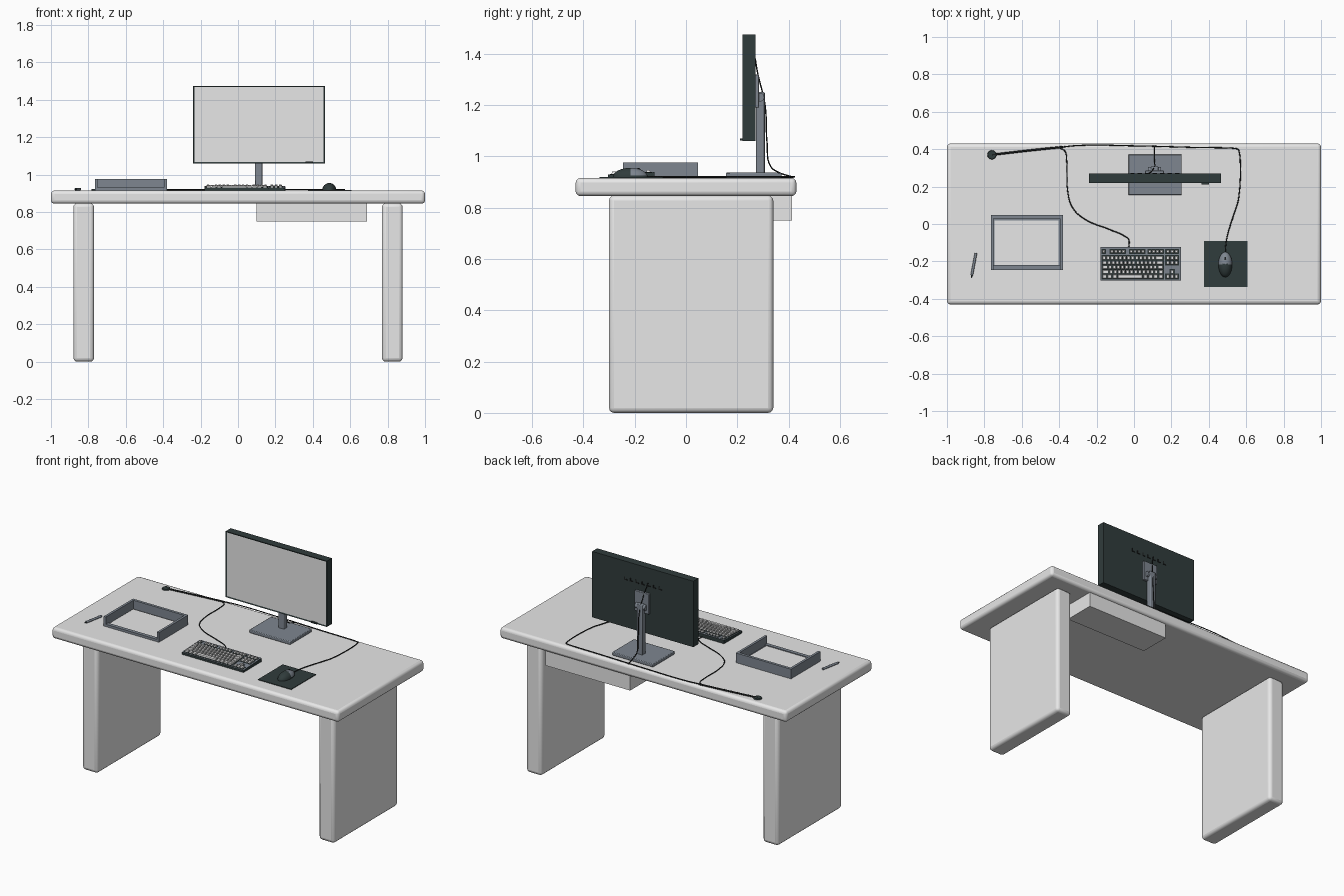
import bpy, bmesh, math
from mathutils import Vector

if "Cube" in bpy.data.objects:
    bpy.data.objects.remove(bpy.data.objects["Cube"])


def mat(name, rgb):
    m = bpy.data.materials.new(name)
    m.diffuse_color = (*rgb, 1)
    m.use_nodes = True
    m.node_tree.nodes["Principled BSDF"].inputs["Base Color"].default_value = m.diffuse_color
    return m


LIGHT = mat("light_grey", (0.8, 0.8, 0.8))
SLATE = mat("slate_grey", (0.21, 0.24, 0.28))
DARK = mat("dark_grey", (0.03, 0.045, 0.045))
BLACK = mat("cable_black", (0.012, 0.014, 0.014))


def finish(name, bm, *mats):
    me = bpy.data.meshes.new(name)
    bmesh.ops.recalc_face_normals(bm, faces=bm.faces)
    bm.to_mesh(me)
    bm.free()
    for m in mats:
        me.materials.append(m)
    ob = bpy.data.objects.new(name, me)
    bpy.context.collection.objects.link(ob)
    return ob


def smooth(ob, angle=40):
    bpy.ops.object.select_all(action='DESELECT')
    ob.select_set(True)
    bpy.context.view_layer.objects.active = ob
    bpy.ops.object.shade_smooth_by_angle(angle=math.radians(angle))


def add_box(bm, x, y, z):
    vs = bmesh.ops.create_cube(bm, size=1)['verts']
    for v in vs:
        v.co = Vector([(a[0] + a[1]) / 2 + c * (a[1] - a[0]) for a, c in zip((x, y, z), v.co)])
    return vs


def box(name, x, y, z, m, bevel=0, segs=3):
    bm = bmesh.new()
    add_box(bm, x, y, z)
    ob = finish(name, bm, m)
    if bevel:
        b = ob.modifiers.new("round_edges", 'BEVEL')
        b.width, b.segments = bevel, segs
        smooth(ob)
    return ob


def rod(name, a, b, r, m, r2=None, sides=16):
    a, b = Vector(a), Vector(b)
    bm = bmesh.new()
    bmesh.ops.create_cone(bm, cap_ends=True, segments=sides, radius1=r,
                          radius2=r if r2 is None else r2, depth=(b - a).length)
    bm.transform((b - a).to_track_quat('Z', 'Y').to_matrix().to_4x4())
    bmesh.ops.translate(bm, verts=bm.verts, vec=(a + b) / 2)
    ob = finish(name, bm, m)
    smooth(ob)
    return ob


def cable(name, pts, r=0.003):
    cu = bpy.data.curves.new(name, 'CURVE')
    cu.dimensions, cu.bevel_depth, cu.bevel_resolution = '3D', r, 1
    cu.use_fill_caps = True
    cu.resolution_u = 6
    sp = cu.splines.new('BEZIER')
    sp.bezier_points.add(len(pts) - 1)
    for p, co in zip(sp.bezier_points, pts):
        p.co = co
        p.handle_left_type = p.handle_right_type = 'AUTO'
    cu.materials.append(BLACK)
    ob = bpy.data.objects.new(name, cu)
    bpy.context.collection.objects.link(ob)


T = 0.915  # height of the work surface

# Desk
box("desk_top", (-1, 1), (-0.43, 0.43), (0.845, T), LIGHT, 0.018)
for side, x in (("left", (-0.88, -0.77)), ("right", (0.77, 0.88))):
    box(side + "_leg", x, (-0.30, 0.34), (0, 0.847), LIGHT, 0.02)
box("under_desk_box", (0.10, 0.69), (0.21, 0.413), (0.75, 0.847), LIGHT)

# Monitor: rounded dark shell with a shallow recessed screen
bm = bmesh.new()
add_box(bm, (-0.24, 0.465), (0.22, 0.27), (1.06, 1.475))
bm.normal_update()
front = min(bm.faces, key=lambda f: f.normal.y)
bmesh.ops.inset_region(bm, faces=[front], thickness=0.01)
bmesh.ops.translate(bm, verts=front.verts, vec=(0, 0.003, 0))
front.material_index = 1
finish("monitor", bm, DARK, LIGHT)
box("power_button", (0.36, 0.40), (0.211, 0.222), (1.062, 1.07), DARK)

# Rear vents
bm = bmesh.new()
for i in range(7):
    x = -0.02 + i * 0.04
    add_box(bm, (x, x + 0.022), (0.268, 0.273), (1.358, 1.364))
    add_box(bm, (x + 0.015, x + 0.022), (0.268, 0.273), (1.364, 1.378))
finish("monitor_vents", bm, BLACK)

# Monitor stand
box("stand_base", (-0.03, 0.255), (0.155, 0.372), (T, 0.936), SLATE, 0.004, 2)
box("stand_neck", (0.09, 0.13), (0.273, 0.307), (0.93, 1.25), SLATE, 0.004, 2)
box("mount_plate", (0.06, 0.16), (0.268, 0.285), (1.19, 1.318), SLATE, 0.003, 2)
rod("mount_hinge", (0.075, 0.288, 1.23), (0.145, 0.288, 1.23), 0.017, SLATE)
cable("monitor_cable", [(0.075, 0.27, 1.38), (0.09, 0.278, 1.33), (0.11, 0.308, 1.2),
                        (0.112, 0.316, 1.05), (0.11, 0.33, 0.96), (0.11, 0.36, 0.938),
                        (0.11, 0.42, 0.918)])

# Paper tray with a low front lip
bm = bmesh.new()
add_box(bm, (-0.765, -0.38), (-0.245, 0.047), (T, 0.921))
for x in (-0.765, -0.395):
    add_box(bm, (x, x + 0.015), (-0.245, 0.047), (T, 0.976))
add_box(bm, (-0.75, -0.395), (0.03, 0.047), (T, 0.976))
add_box(bm, (-0.75, -0.395), (-0.245, -0.222), (T, 0.93))
finish("paper_tray", bm, SLATE)
box("paper", (-0.745, -0.405), (-0.22, 0.02), (0.921, 0.926), LIGHT)

# Pen
rod("pen", (-0.867, -0.272, 0.922), (-0.845, -0.155, 0.922), 0.007, SLATE, sides=10)
rod("pen_tip", (-0.867, -0.272, 0.922), (-0.87, -0.288, 0.922), 0.006, DARK, 0.001, 10)

# Keyboard: wedge case, dark key beds and rows of keys
KX, KY = (-0.18, 0.25), (-0.303, -0.122)


def slope(y):
    return 0.929 + (y - KY[0]) * 0.05


def tilt(verts):
    for v in verts:
        v.co.z += slope(v.co.y)


bm = bmesh.new()
for v in add_box(bm, KX, KY, (T, T + 0.01)):
    v.co.z = slope(v.co.y) if v.co.z > T + 0.005 else T
bm.normal_update()
for f in bm.faces:
    f.material_index = 1 if f.normal.z > 0.7 else 0
finish("keyboard_case", bm, DARK, SLATE)

# (x range, y range, number of columns, number of rows)
P = 0.0225
BEDS = [(-0.171, 0.157, -0.293, -0.169, 15, 5),
        (-0.171, -0.152, -0.157, -0.136, 1, 1),
        (-0.128, -0.045, -0.157, -0.136, 4, 1),
        (-0.025, 0.058, -0.157, -0.136, 4, 1),
        (0.074, 0.157, -0.157, -0.136, 4, 1),
        (0.170, 0.238, -0.157, -0.136, 3, 1),
        (0.170, 0.238, -0.219, -0.169, 3, 2),
        (0.193, 0.215, -0.268, -0.244, 1, 1),
        (0.170, 0.238, -0.293, -0.268, 3, 1)]
beds, keys = bmesh.new(), bmesh.new()
for x0, x1, y0, y1, nx, ny in BEDS:
    tilt(add_box(beds, (x0 - 0.003, x1 + 0.003), (y0 - 0.003, y1 + 0.003), (-0.001, 0.0015)))
    w, h = (x1 - x0) / nx, (y1 - y0) / ny
    for r in range(ny):
        widths = [w] * nx
        if ny == 5:  # main block: bottom row has a space bar, others end in wide keys
            widths = ([w * 1.25] * 3 + [w * 6.25] + [w * 1.25] * 4 if r == 0 else
                      [w * (1 + 0.25 * (4 - r))] + [w] * (nx - 3) + [w * (1 + 0.25 * r)])
            k = (x1 - x0) / sum(widths)
            widths = [a * k for a in widths]
        x = x0
        for kw in widths:
            vs = add_box(keys, (x + 0.0025, x + kw - 0.0025),
                         (y0 + r * h + 0.0025, y0 + r * h + h - 0.0025), (0, 0.010))
            mid = Vector((x + kw / 2, y0 + r * h + h / 2, 0))
            for v in vs:
                if v.co.z > 0.005:
                    v.co.x += 0.002 * (1 if v.co.x < mid.x else -1)
                    v.co.y += 0.002 * (1 if v.co.y < mid.y else -1)
            tilt(vs)
            x += kw
finish("key_beds", beds, DARK)
finish("keys", keys, LIGHT)

# Mouse and pad
box("mouse_pad", (0.375, 0.607), (-0.337, -0.09), (T - 0.001, 0.919), DARK)
bm = bmesh.new()
bmesh.ops.create_uvsphere(bm, u_segments=24, v_segments=16, radius=1)
bmesh.ops.bisect_plane(bm, geom=bm.verts[:] + bm.edges[:] + bm.faces[:],
                       plane_co=(0, 0, 0), plane_no=(0, 0, 1), clear_inner=True)
bmesh.ops.contextual_create(bm, geom=[e for e in bm.edges if e.is_boundary])
for f in bm.faces:
    c = f.calc_center_median()
    f.material_index = 1 if c.y > 0.05 and c.z > 0.25 else 0
for v in bm.verts:
    v.co = Vector((0.488 + v.co.x * 0.037, -0.217 + v.co.y * 0.068, 0.918 + v.co.z * 0.037))
smooth(finish("mouse", bm, DARK, SLATE))
rod("mouse_wheel", (0.484, -0.185, 0.945), (0.492, -0.185, 0.945), 0.009, BLACK)

# Desk cables and their outlet
C = 0.918
rod("cable_outlet", (-0.76, 0.37, T - 0.001), (-0.76, 0.37, 0.922), 0.025, DARK, 0.022, 20)
cable("cable_bundle", [(x, y, C) for x, y in
                       ((-0.76, 0.37), (-0.57, 0.392), (-0.38, 0.412))], 0.0055)
cable("mouse_cable", [(x, y, C + 0.002) for x, y in
                      ((-0.38, 0.412), (-0.3, 0.42), (0, 0.418), (0.3, 0.41), (0.55, 0.402),
                       (0.56, 0.395), (0.56, 0.14), (0.54, 0.07), (0.5, -0.06),
                       (0.49, -0.12), (0.488, -0.16))])
cable("keyboard_cable", [(x, y, C) for x, y in
                         ((-0.4, 0.408), (-0.37, 0.39), (-0.36, 0.34), (-0.355, 0.18), (-0.33, 0.09),
                          (-0.27, 0.03), (-0.13, -0.03), (-0.05, -0.065), (-0.028, -0.085),
                          (-0.028, -0.125))])
